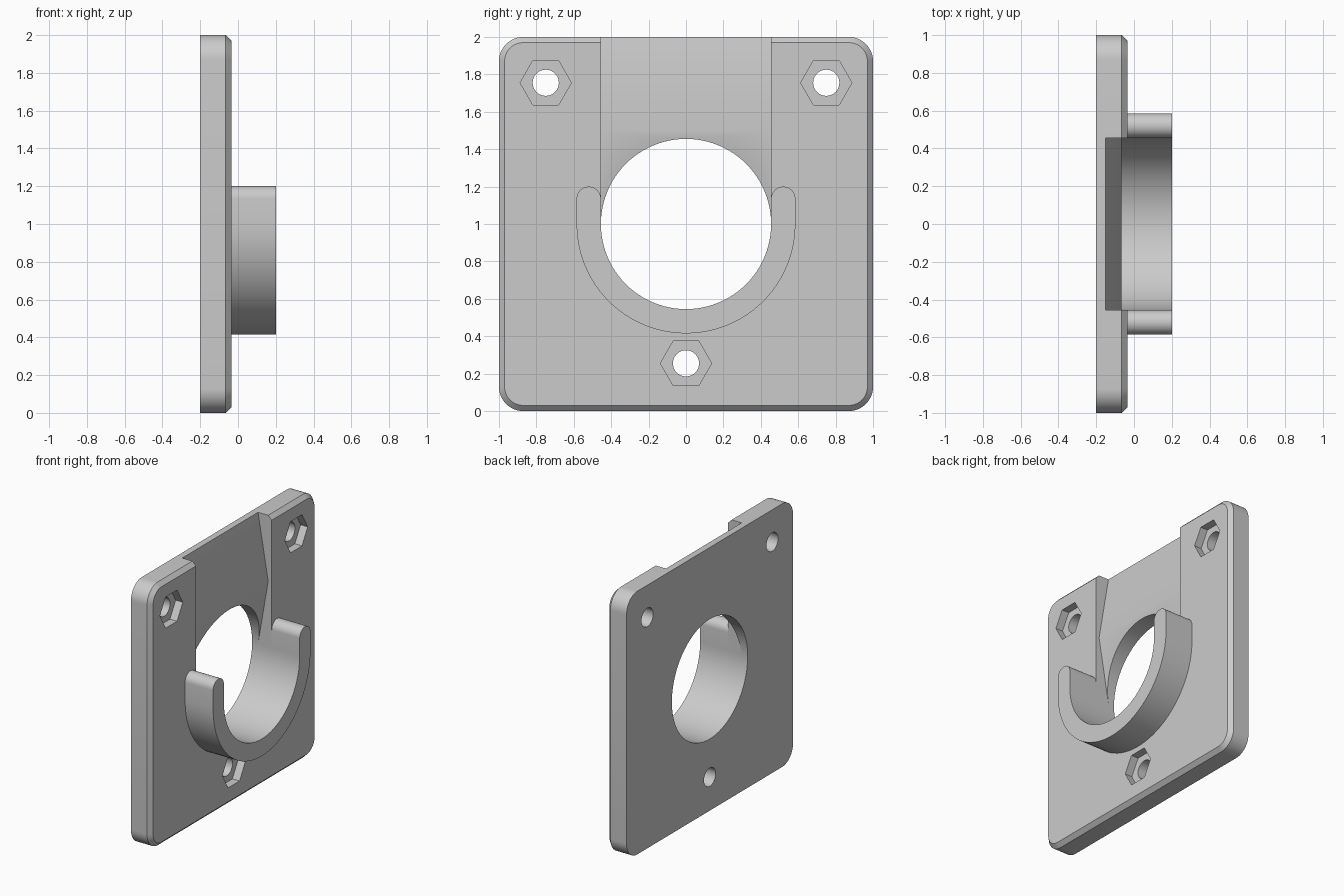
import bpy
import bmesh
from math import cos, sin, pi, radians

if "Cube" in bpy.data.objects:
    bpy.data.objects.remove(bpy.data.objects["Cube"], do_unlink=True)

BACK, FRONT, TIP = -0.2, -0.035, 0.2
CHAMFER = 0.03
BORE, RIM, MID_Z = 0.455, 0.585, 1.0

grey = bpy.data.materials.new("light grey")
grey.use_nodes = True
colour = (0.6, 0.6, 0.6, 1)
grey.diffuse_color = colour
grey.node_tree.nodes["Principled BSDF"].inputs["Base Color"].default_value = colour


def arc(y, z, r, start, end, steps):
    """Points on an arc in the y-z plane, angles in degrees."""
    angles = [radians(start + (end - start) * i / steps) for i in range(steps + 1)]
    return [(y + r * cos(a), z + r * sin(a)) for a in angles]


def circle(y, z, r, steps):
    return arc(y, z, r, 0, 360, steps)[:-1]


def loft(name, loops):
    """Solid skinned through matching loops of 3D points, capped at both ends."""
    bm = bmesh.new()
    rings = [[bm.verts.new(p) for p in loop] for loop in loops]
    for a, b in zip(rings, rings[1:]):
        for i in range(len(a)):
            j = (i + 1) % len(a)
            bm.faces.new((a[i], a[j], b[j], b[i]))
    bm.faces.new(rings[0][::-1])
    bm.faces.new(rings[-1])
    bmesh.ops.recalc_face_normals(bm, faces=bm.faces)
    mesh = bpy.data.meshes.new(name)
    bm.to_mesh(mesh)
    bm.free()
    obj = bpy.data.objects.new(name, mesh)
    bpy.context.collection.objects.link(obj)
    mesh.materials.append(grey)
    return obj


def prism(name, outline, x0, x1):
    return loft(name, [[(x, y, z) for y, z in outline] for x in (x0, x1)])


def select(obj):
    bpy.ops.object.select_all(action="DESELECT")
    obj.select_set(True)
    bpy.context.view_layer.objects.active = obj


def cut(target, cutter):
    cutter.hide_render = True
    mod = target.modifiers.new("cut", "BOOLEAN")
    mod.operation, mod.solver, mod.object = "DIFFERENCE", "EXACT", cutter
    select(target)
    bpy.ops.object.modifier_apply(modifier=mod.name)
    bpy.data.objects.remove(cutter, do_unlink=True)


def rounded_square(x, radius):
    """Square loop whose corner centres stay put while the radius changes."""
    c = 0.87
    points = []
    for k, (sy, sz) in enumerate([(1, 1), (-1, 1), (-1, -1), (1, -1)]):
        points += arc(sy * c, MID_Z + sz * c, radius, 90 * k, 90 * k + 90, 12)
    return [(x, y, z) for y, z in points]


# Mounting plate with chamfered front edge
plate = loft("mounting_plate", [
    rounded_square(BACK, 0.13),
    rounded_square(FRONT - CHAMFER, 0.13),
    rounded_square(FRONT, 0.13 - CHAMFER),
])

# Entry channel, its floor rising to a ridge and falling away again
channel = [(0.1, 1.0), (-0.15, 1.0), (-0.065, 1.5), (-0.167, 2.1), (0.1, 2.1)]
cut(plate, loft("channel_cutter", [[(x, y, z) for x, z in channel] for y in (-BORE, BORE)]))

# Central bore
cut(plate, prism("bore_cutter", circle(0, MID_Z, BORE, 96), -0.4, 0.1))

# Screw holes with hexagonal nut pockets
for y, z in [(-0.75, 1.755), (0.75, 1.755), (0, 0.255)]:
    cut(plate, prism("nut_cutter", circle(y, z, 0.137, 6), FRONT - 0.06, 0.1))
    cut(plate, prism("screw_cutter", circle(y, z, 0.07, 32), -0.4, 0.1))

# U-shaped cradle with rounded arm tips
tip_r = (RIM - BORE) / 2
tip_y, tip_z = BORE + tip_r, 1.2 - tip_r
outline = (arc(0, MID_Z, RIM, 180, 360, 48)
           + arc(tip_y, tip_z, tip_r, 0, 180, 16)
           + arc(0, MID_Z, BORE, 360, 180, 48)
           + arc(-tip_y, tip_z, tip_r, 0, 180, 16))
cradle = prism("cradle", outline, FRONT, TIP)

for part in (plate, cradle):
    select(part)
    bpy.ops.object.shade_smooth_by_angle(angle=radians(25))
